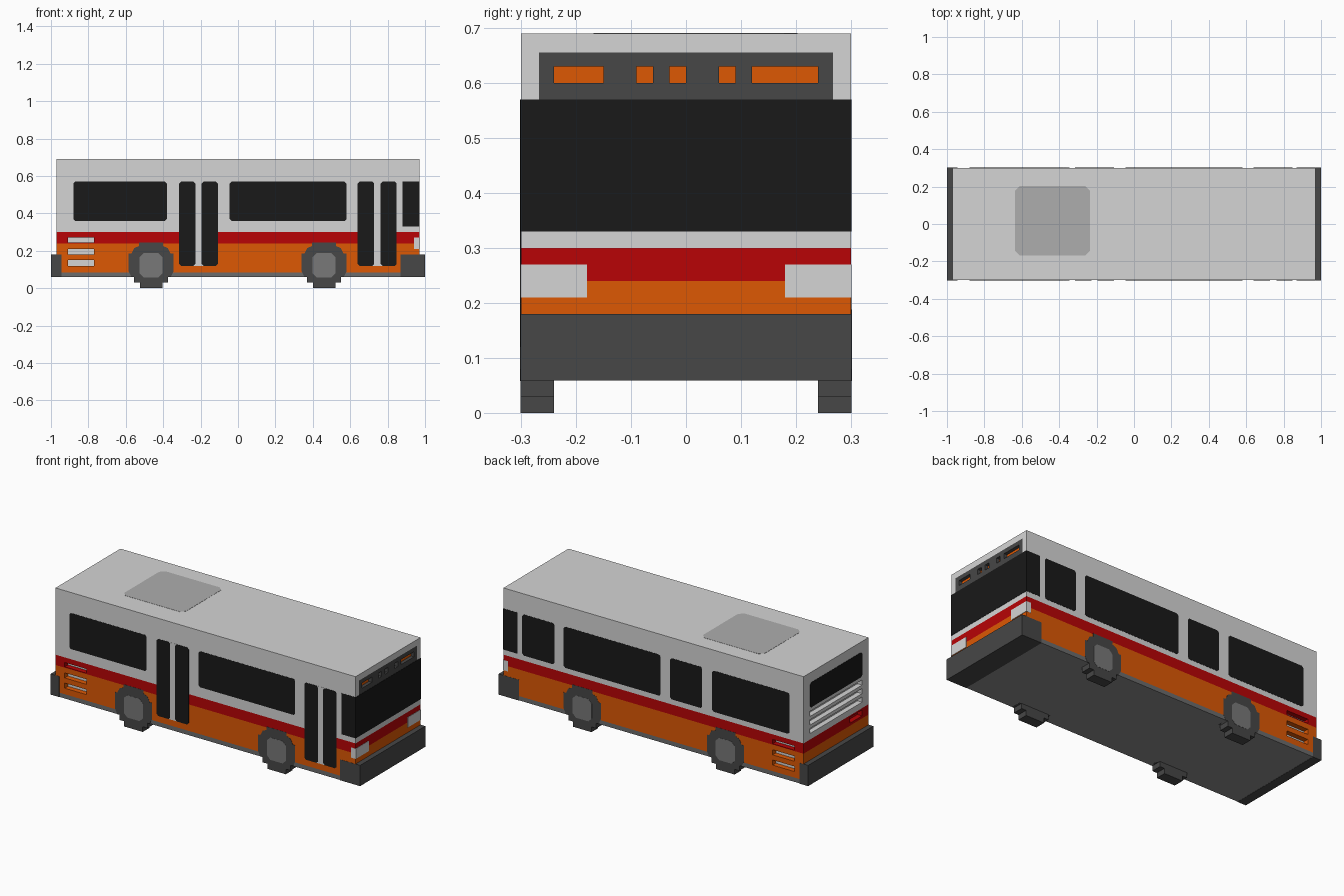
import bpy, bmesh
from mathutils import Vector

if "Cube" in bpy.data.objects:
    bpy.data.objects.remove(bpy.data.objects["Cube"], do_unlink=True)


def srgb(h):
    def lin(c):
        return c / 12.92 if c <= 0.04045 else ((c + 0.055) / 1.055) ** 2.4
    return tuple(lin(int(h[i:i + 2], 16) / 255) for i in (0, 2, 4)) + (1.0,)


def material(name, hexcol):
    m = bpy.data.materials.new(name)
    m.use_nodes = True
    m.diffuse_color = srgb(hexcol)
    bsdf = m.node_tree.nodes["Principled BSDF"]
    bsdf.inputs["Base Color"].default_value = srgb(hexcol)
    bsdf.inputs["Roughness"].default_value = 0.9
    return m


LIGHT = material("light grey paint", "D5D5D5")
ORANGE = material("orange paint", "DD5804")
RED = material("red paint", "B80406")
SKIRT = material("skirt grey", "6C6C6C")
DARK = material("dark rubber", "474747")
GLASS = material("black glass", "191919")
HUB = material("hub grey", "787878")
HATCH = material("hatch grey", "AEAEAE")
FLOOR = material("underside grey", "8E8E8E")


def finish(bm, name, mats):
    bmesh.ops.recalc_face_normals(bm, faces=bm.faces[:])
    me = bpy.data.meshes.new(name)
    bm.to_mesh(me)
    bm.free()
    for m in mats:
        me.materials.append(m)
    ob = bpy.data.objects.new(name, me)
    bpy.context.scene.collection.objects.link(ob)
    return ob


def box(name, lo, hi, mat):
    bm = bmesh.new()
    bmesh.ops.create_cube(bm, size=1)
    lo, hi = Vector(lo), Vector(hi)
    for v in bm.verts:
        v.co = (lo + hi) / 2 + v.co * (hi - lo)
    return finish(bm, name, [mat])


def extruded_verts(ext):
    return [g for g in ext["geom"] if isinstance(g, bmesh.types.BMVert)]


def prism(name, pts, axis, a, b, mat):
    """Extrude a 2D outline along an axis from a to b."""
    def place(p, d):
        return {"x": (d, p[0], p[1]), "y": (p[0], d, p[1]), "z": (p[0], p[1], d)}[axis]
    bm = bmesh.new()
    face = bm.faces.new([bm.verts.new(place(p, a)) for p in pts])
    ext = bmesh.ops.extrude_face_region(bm, geom=[face], use_keep_orig=True)
    bmesh.ops.translate(bm, vec=Vector(place((0, 0), b - a)), verts=extruded_verts(ext))
    return finish(bm, name, [mat])


def rounded(u0, u1, v0, v1, c=0.01):
    """Rectangle outline with cut corners."""
    return [(u0 + c, v0), (u1 - c, v0), (u1, v0 + c), (u1, v1 - c),
            (u1 - c, v1), (u0 + c, v1), (u0, v1 - c), (u0, v0 + c)]


# Body shell: box sliced into colour bands, with recessed vents and lamps
bm = bmesh.new()
bmesh.ops.create_cube(bm, size=1)
for v in bm.verts:
    v.co = Vector((v.co.x * 1.94, v.co.y * 0.6, 0.375 + v.co.z * 0.63))
side_rows = [(0.12, 0.15), (0.18, 0.21), (0.245, 0.27)]
rear_rows = [(0.335, 0.365), (0.385, 0.415), (0.435, 0.465)]
tail_row, lamp_row = (0.255, 0.29), (0.60, 0.63)
lamps = [(-0.24, -0.15), (-0.09, -0.06), (-0.03, 0.0), (0.06, 0.09), (0.12, 0.24)]
levels = {0.085, 0.24, 0.30, 0.57, 0.655}.union(*side_rows, *rear_rows, tail_row, lamp_row)
widths = {-0.267, 0.267, -0.13}.union(*lamps)
cuts = [(2, z) for z in sorted(levels)] + [(1, y) for y in sorted(widths)] + [(0, -0.91), (0, -0.77)]
for axis, d in cuts:
    no = Vector((0, 0, 0))
    no[axis] = 1
    bmesh.ops.bisect_plane(bm, geom=bm.verts[:] + bm.edges[:] + bm.faces[:], plane_co=no * d, plane_no=no)


def within(v, spans):
    return any(a < v < b for a, b in spans)


def recess(test, vec):
    faces = [f for f in bm.faces if test(f.calc_center_median())]
    ext = bmesh.ops.extrude_face_region(bm, geom=faces)
    bmesh.ops.translate(bm, vec=vec, verts=extruded_verts(ext))
    # Open the mouth of the recess
    bmesh.ops.delete(bm, geom=[f for f in faces if f.is_valid], context="FACES")


for s in (-1, 1):
    recess(lambda c: c.y * s > 0.299 and -0.91 < c.x < -0.77 and within(c.z, side_rows), (0, -0.03 * s, 0))
recess(lambda c: c.x < -0.969 and abs(c.y) < 0.24 and within(c.z, rear_rows), (0.03, 0, 0))
recess(lambda c: c.x < -0.969 and -0.24 < c.y < -0.13 and within(c.z, [tail_row]), (0.03, 0, 0))
recess(lambda c: c.x > 0.969 and within(c.y, lamps) and within(c.z, [lamp_row]), (-0.02, 0, 0))

for f in bm.faces:
    c = f.calc_center_median()
    f.material_index = 3 if c.z < 0.085 else 1 if c.z < 0.24 else 2 if c.z < 0.30 else 0
    if c.z < 0.061:
        f.material_index = 5
    # Side vent backs are pale
    if abs(abs(c.y) - 0.27) < 0.001 and -0.91 < c.x < -0.77 and within(c.z, side_rows):
        f.material_index = 0
    # Destination sign with orange lamps set into it
    if c.x > 0.94 and abs(c.y) < 0.267 and 0.57 < c.z < 0.655:
        f.material_index = 1 if abs(c.x - 0.95) < 0.001 else 4
finish(bm, "body", [LIGHT, ORANGE, RED, SKIRT, DARK, FLOOR])

# Bumpers wrapping both ends
box("front_bumper", (0.87, -0.301, 0.059), (1.0, 0.301, 0.18), DARK)
box("rear_bumper", (-1.0, -0.301, 0.059), (-0.945, 0.301, 0.18), DARK)

# Windscreen wrapping round the corners
box("windscreen", (0.88, -0.301, 0.33), (0.9715, 0.301, 0.57), GLASS)

# Headlights
for s, n in ((-1, "right"), (1, "left")):
    y0, y1 = sorted((0.18 * s, 0.301 * s))
    box(f"headlight_{n}", (0.94, y0, 0.21), (0.972, y1, 0.27), LIGHT)

# Windows and door leaves on the door side
for i, (a, b) in enumerate([(-0.88, -0.38), (-0.045, 0.58)]):
    prism(f"door_side_window_{i + 1}", rounded(a, b, 0.36, 0.57), "y", -0.295, -0.301, GLASS)
for i, (a, b, c, d) in enumerate([(-0.315, -0.228, -0.195, -0.108), (0.64, 0.728, 0.762, 0.848)]):
    box(f"door_post_{i + 1}", (b - 0.01, -0.3007, 0.12), (c + 0.01, -0.295, 0.57), LIGHT)
    prism(f"door_{i + 1}_rear_leaf", rounded(a, b, 0.12, 0.57), "y", -0.295, -0.3015, GLASS)
    prism(f"door_{i + 1}_front_leaf", rounded(c, d, 0.12, 0.57), "y", -0.295, -0.3015, GLASS)

# Windows on the far side
for i, (a, b) in enumerate([(-0.88, -0.38), (-0.315, -0.108), (-0.045, 0.58), (0.64, 0.848)]):
    prism(f"far_side_window_{i + 1}", rounded(a, b, 0.33, 0.57), "y", 0.295, 0.301, GLASS)

# Rear window
prism("rear_window", rounded(-0.24, 0.24, 0.485, 0.63), "x", -0.965, -0.9715, GLASS)

# Roof hatch
prism("roof_hatch", rounded(-0.635, -0.235, -0.168, 0.203, 0.025), "z", 0.685, 0.691, HATCH)

# Wheels: stepped outline with a pale hub
steps = [(0.0, 0.06), (0.03, 0.06), (0.03, 0.09), (0.06, 0.09), (0.06, 0.105), (0.09, 0.12),
         (0.185, 0.12), (0.185, 0.105), (0.215, 0.09), (0.225, 0.065), (0.245, 0.065)]
outline = [(w, z) for z, w in steps] + [(-w, z) for z, w in reversed(steps)]
for cx, nx in ((-0.465, "rear"), (0.46, "front")):
    for s, ny in ((-1, "right"), (1, "left")):
        prism(f"{nx}_{ny}_wheel", [(cx + u, z) for u, z in outline], "y", 0.24 * s, 0.301 * s, DARK)
        prism(f"{nx}_{ny}_hub", rounded(cx - 0.062, cx + 0.062, 0.058, 0.188, 0.022), "y",
              0.295 * s, 0.302 * s, HUB)
